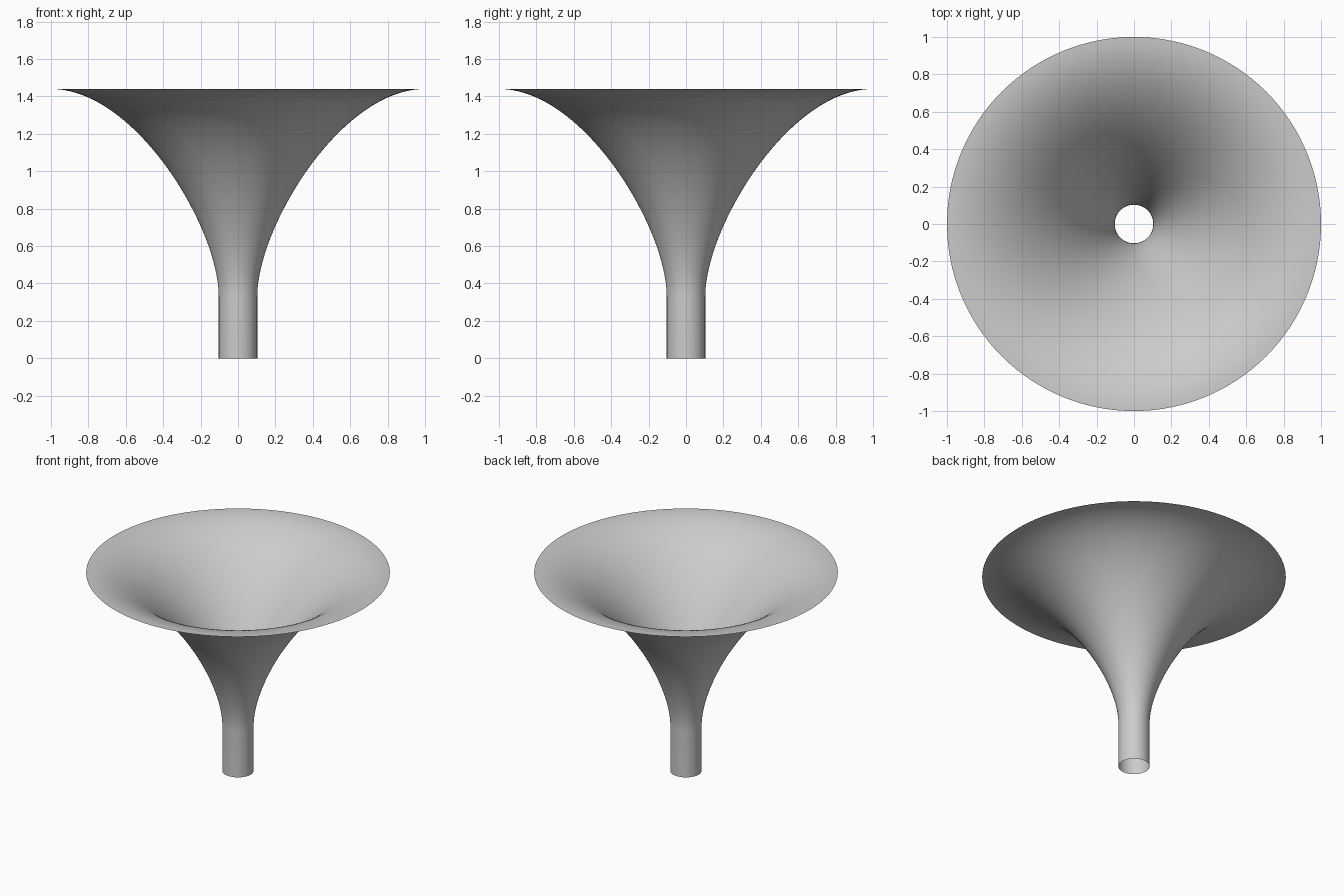
import bpy, bmesh, math
from mathutils import Vector
from mathutils.geometry import interpolate_bezier

cube = bpy.data.objects.get("Cube")
if cube:
    bpy.data.objects.remove(cube, do_unlink=True)

# Material
grey = bpy.data.materials.new("plain grey")
grey.use_nodes = True
colour = (0.6, 0.6, 0.6, 1)
grey.diffuse_color = colour
grey.node_tree.nodes["Principled BSDF"].inputs["Base Color"].default_value = colour

# Profile: straight pipe, then a flare ending level at the rim
PIPE_R, PIPE_TOP, HEIGHT = 0.103, 0.33, 1.44
flare = interpolate_bezier(Vector((PIPE_R, 0, PIPE_TOP)), Vector((PIPE_R, 0, PIPE_TOP + 0.37)),
                           Vector((0.55, 0, HEIGHT)), Vector((1, 0, HEIGHT)), 48)
profile = [Vector((PIPE_R, 0, 0))] + list(flare)

# Horn: the open profile spun about the vertical axis
bm = bmesh.new()
verts = [bm.verts.new(p) for p in profile]
edges = [bm.edges.new(pair) for pair in zip(verts, verts[1:])]
bmesh.ops.spin(bm, geom=verts + edges, cent=(0, 0, 0), axis=(0, 0, 1),
               angle=math.tau, steps=128, use_merge=True)
bmesh.ops.remove_doubles(bm, verts=bm.verts, dist=0.0001)
bmesh.ops.recalc_face_normals(bm, faces=bm.faces)
mesh = bpy.data.meshes.new("flared_horn")
bm.to_mesh(mesh)
bm.free()
mesh.materials.append(grey)
mesh.shade_smooth()
horn = bpy.data.objects.new("flared_horn", mesh)
bpy.context.collection.objects.link(horn)
